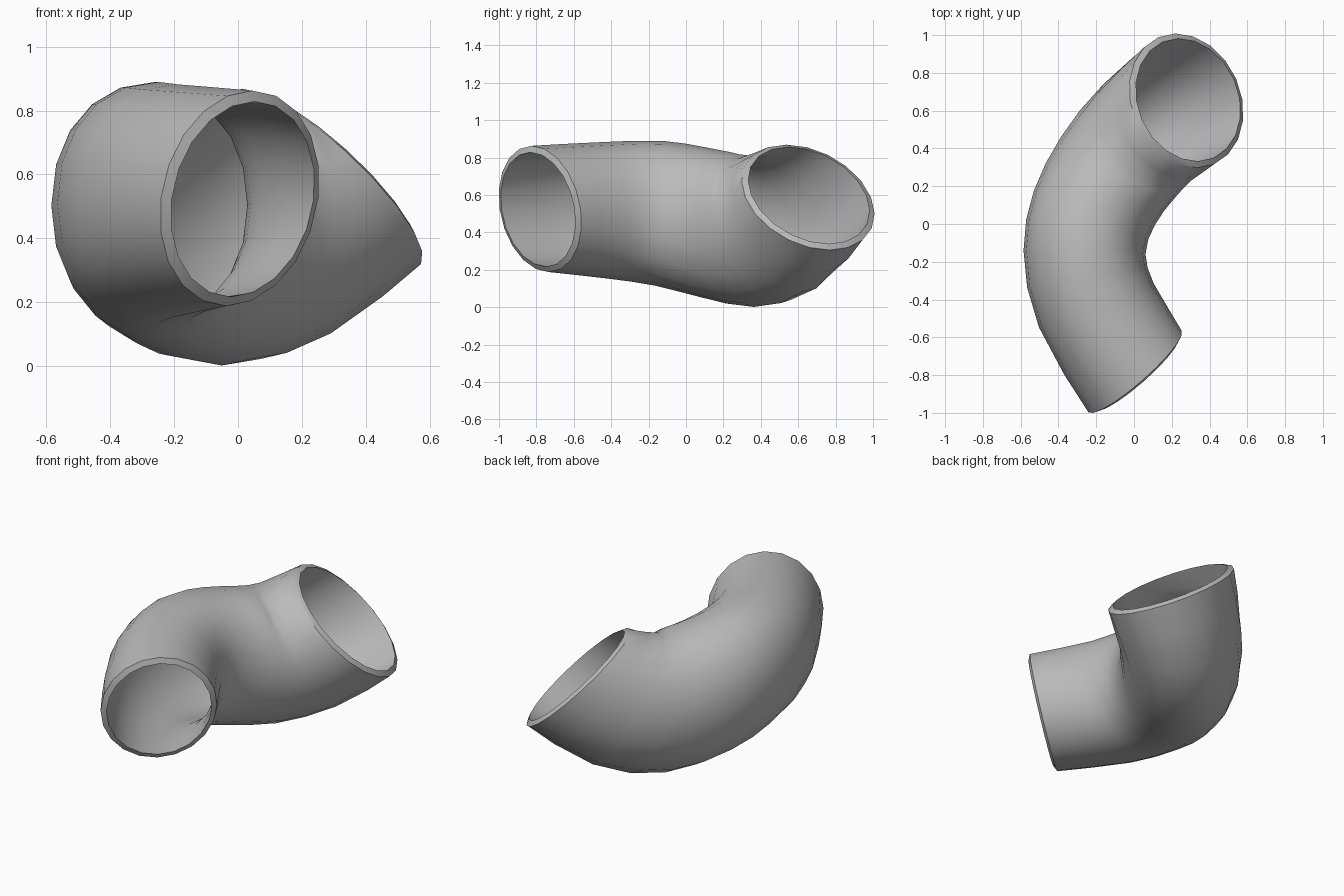
import bpy, bmesh, math
from mathutils import Vector

if "Cube" in bpy.data.objects:
    bpy.data.objects.remove(bpy.data.objects["Cube"])

SIDES, STEPS, WALL, LIP = 20, 2, 0.032, 0.015

# cross-sections along the pipe:
# centre, facing direction, (sideways radius, upward radius, squareness)
SECTIONS = [
    ((0.005, -0.78, 0.525), (-0.65, 0.74, 0.18), (0.328, 0.343, 0)),
    ((-0.20, -0.43, 0.517), (-0.36, 0.93, 0.06), (0.325, 0.366, 0.05)),
    ((-0.262, -0.15, 0.503), (0.03, 1.0, -0.06), (0.323, 0.387, 0.06)),
    ((-0.21, 0.085, 0.455), (0.27, 0.96, -0.02), (0.333, 0.402, 0.06)),
    ((-0.085, 0.30, 0.415), (0.46, 0.86, 0.17), (0.342, 0.42, 0.02)),
    ((0.07, 0.485, 0.447), (0.60, 0.54, 0.47), (0.345, 0.42, 0)),
    ((0.277, 0.653, 0.587), (0.64, 0.28, 0.715), (0.367, 0.403, 0)),
]


def spline(a, b, c, d, t):
    return 0.5 * (2 * b + (c - a) * t + (2 * a - 5 * b + 4 * c - d) * t * t
                  + (3 * b - a - 3 * c + d) * t ** 3)


# smooth the sections into a longer run of rings
rows = [[Vector(v) for v in sec] for sec in SECTIONS]
rings = []
for i in range(len(rows) - 1):
    pick = [rows[max(0, min(len(rows) - 1, i + k))] for k in (-1, 0, 1, 2)]
    for s in range(STEPS):
        rings.append([spline(*(p[j] for p in pick), s / STEPS) for j in range(3)])
rings.append(rows[-1])

bm = bmesh.new()


def bulge(v, squareness):
    return math.copysign(abs(v) ** (1 - squareness), v) if abs(v) > 1e-6 else 0


def ring(centre, normal, radii, inset, shift=0):
    n = normal.normalized()
    side = n.cross(Vector((0, 0, 1))).normalized()
    up = side.cross(n)
    verts = []
    for k in range(SIDES):
        a = math.tau * k / SIDES
        x = bulge(math.cos(a), radii.z) * (radii.x - inset)
        y = bulge(math.sin(a), radii.z) * (radii.y - inset)
        verts.append(bm.verts.new(centre + n * shift + side * x + up * y))
    return verts


# outer skin forwards, inner skin backwards, joined by two slightly raised end rims
outer = [ring(*r, 0) for r in rings]
inner = [ring(*r, WALL, {0: -LIP, len(rings) - 1: LIP}.get(i, 0))
         for i, r in enumerate(rings)]
loops = outer + inner[::-1]
for i, a in enumerate(loops):
    b = loops[(i + 1) % len(loops)]
    for k in range(SIDES):
        m = (k + 1) % SIDES
        bm.faces.new((a[k], a[m], b[m], b[k]))
bmesh.ops.recalc_face_normals(bm, faces=bm.faces)

mesh = bpy.data.meshes.new("pipe_elbow")
bm.to_mesh(mesh)
bm.free()
pipe = bpy.data.objects.new("pipe_elbow", mesh)
bpy.context.collection.objects.link(pipe)

grey = bpy.data.materials.new("plain grey")
grey.diffuse_color = (0.5, 0.5, 0.5, 1)
grey.use_nodes = True
grey.node_tree.nodes["Principled BSDF"].inputs["Base Color"].default_value = grey.diffuse_color
mesh.materials.append(grey)

# smooth walls with crisp rims
bpy.context.view_layer.objects.active = pipe
pipe.select_set(True)
bpy.ops.object.shade_smooth_by_angle(angle=math.radians(40))
